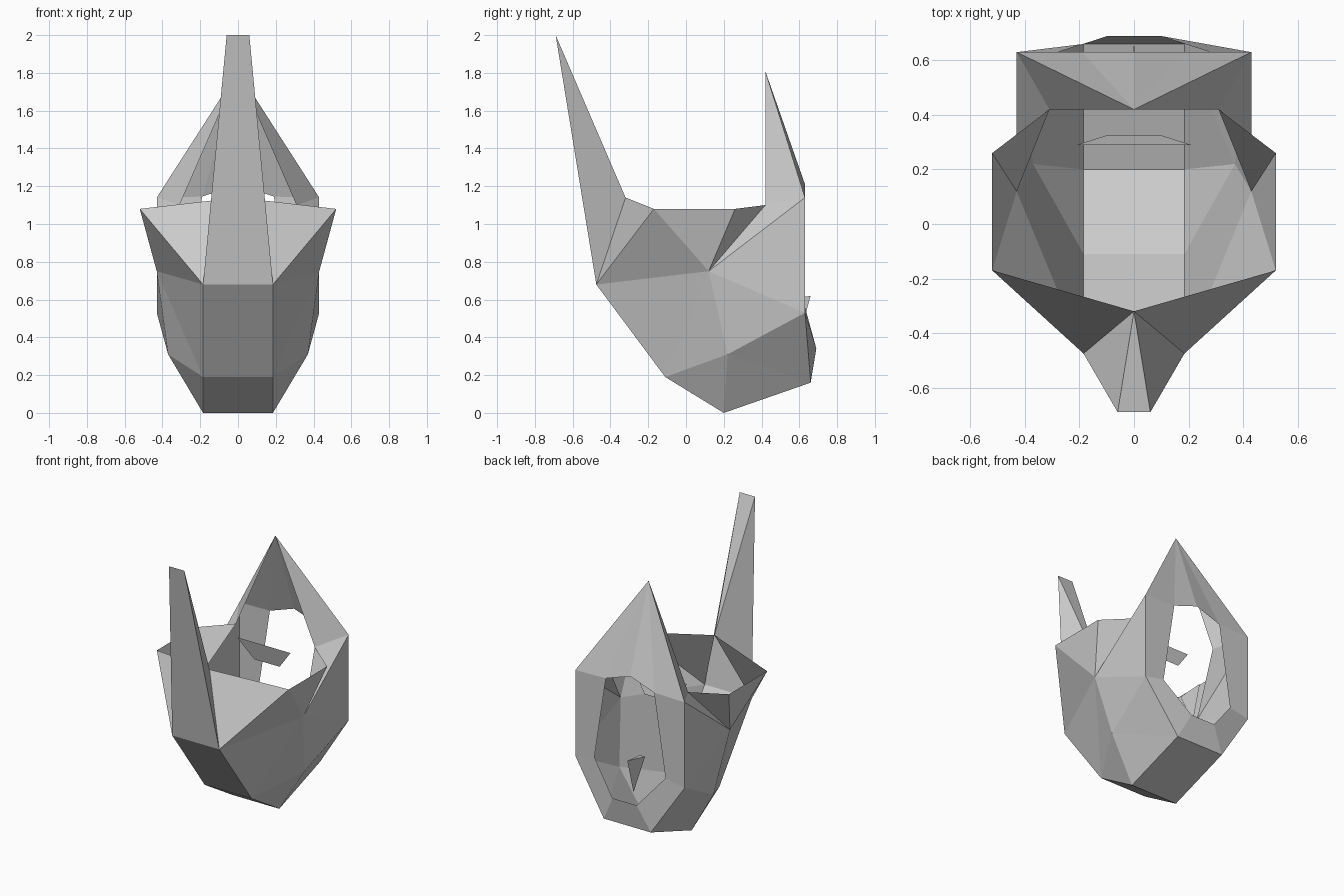
import bpy, bmesh

if "Cube" in bpy.data.objects:
    bpy.data.objects.remove(bpy.data.objects["Cube"])

# Right-hand points; a lower-case letter means the mirrored point at -x
P = {
    'A': (.185, -.475, .68), 'B': (.185, -.11, .19), 'C': (.185, .20, 0), 'D': (.185, .66, .16),
    'E': (.37, .22, .31), 'F': (.43, .63, .53), 'G': (.43, .12, .75), 'H': (.52, -.17, 1.08),
    'I': (.52, .26, 1.08), 'J': (.31, .42, 1.10), 'K': (.43, .63, 1.14), 'L': (0, .42, 1.81),
    'M': (.06, -.69, 2.0), 'N': (0, -.32, 1.14),
    'Q': (0, .63, 1.21), 'R': (.19, .63, 1.145), 'S': (.28, .63, .56), 'T': (.095, .69, .34),
    'U': (.21, .29, 1.08), 'V': (.10, .325, .94),
    'W': (.02, .49, .59), 'X': (0, .66, .62), 'Y': (0, .59, .37),
}


def point(c):
    x, y, z = P[c.upper()]
    return (-x if c.islower() else x, y, z)


def part(name, side="", centre=""):
    """Build a sheet part: side faces are mirrored, centre faces are used once."""
    bm = bmesh.new()
    sides = side.split()
    for face in sides + [f.swapcase()[::-1] for f in sides] + centre.split():
        bm.faces.new([bm.verts.new(point(c)) for c in face])
    bmesh.ops.remove_doubles(bm, verts=bm.verts, dist=1e-4)
    bmesh.ops.recalc_face_normals(bm, faces=bm.faces)
    mesh = bpy.data.meshes.new(name)
    bm.to_mesh(mesh)
    bm.free()
    ob = bpy.data.objects.new(name, mesh)
    bpy.context.collection.objects.link(ob)


# Open faceted body: keel strips, cheeks and flared rim
part("body_shell",
     side="ABG BEG BCE CDE DFE EFG GFK GKJ GJI GIH GHA",
     centre="AabB BbcC CcdD")
# Front breast panels below the tall prow
part("front_panels", side="AHN")
# Tall tapering prow with a ridge at its rear
part("prow", side="ANM", centre="AMma MNm")
# Peaked rear wall around the opening
part("rear_wall",
     side="LKR LRQ KFSR FDTS LJK",
     centre="DdtT")
# Slanted plate hanging inside, and the small fin in the opening
part("inner_plate", centre="UuvV")
part("inner_fin", side="WXY", centre="WwX WYw")
